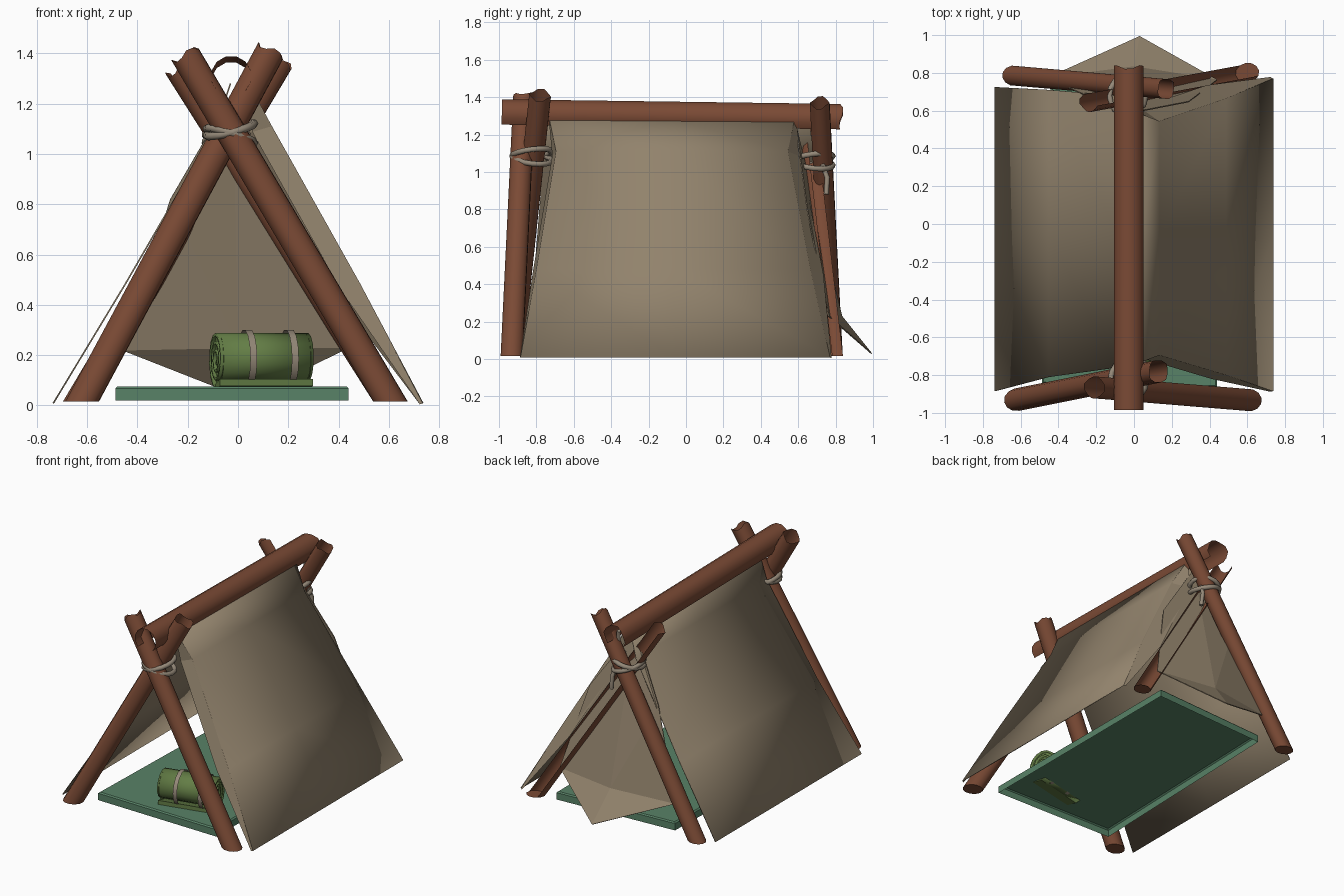
import bpy, bmesh, math
from mathutils import Vector, Matrix

if "Cube" in bpy.data.objects:
    bpy.data.objects.remove(bpy.data.objects["Cube"])


def mat(name, c):
    m = bpy.data.materials.new(name)
    m.diffuse_color = (*c, 1)
    m.use_nodes = True
    m.node_tree.nodes["Principled BSDF"].inputs["Base Color"].default_value = m.diffuse_color
    return m


WOOD = mat("brown wood", (0.195, 0.068, 0.035))
CANVAS = mat("tan canvas", (0.285, 0.225, 0.15))
GREEN = mat("green mat", (0.098, 0.225, 0.135))
OLIVE = mat("olive blanket", (0.125, 0.205, 0.06))
ROPE = mat("pale rope", (0.30, 0.25, 0.19))


def make(name, verts, faces, m, smooth=None):
    me = bpy.data.meshes.new(name)
    me.from_pydata([tuple(v) for v in verts], [], faces)
    me.materials.append(m)
    ob = bpy.data.objects.new(name, me)
    bpy.context.collection.objects.link(ob)
    bm = bmesh.new()
    bm.from_mesh(me)
    bmesh.ops.recalc_face_normals(bm, faces=bm.faces)
    bm.to_mesh(me)
    bm.free()
    if smooth:
        bpy.ops.object.select_all(action='DESELECT')
        bpy.context.view_layer.objects.active = ob
        ob.select_set(True)
        bpy.ops.object.shade_smooth_by_angle(angle=math.radians(smooth))
    return ob


def log(name, p0, p1, r, open_dir=None, limit=0.4, foot=True, n=12):
    """Hollow bark log, ragged at the top; faces toward open_dir are left out."""
    p0, p1 = Vector(p0), Vector(p1)
    d = (p1 - p0).normalized()
    u = d.orthogonal().normalized()
    w = d.cross(u)
    verts, faces = [], []
    for c, rag in ((p0, 0), (p1, 0.012)):
        for i in range(n):
            a = 2 * math.pi * i / n
            v = c + (u * math.cos(a) + w * math.sin(a)) * r + d * rag * math.sin(3 * a + 1)
            if foot and not rag:
                v += d * (p0.z - v.z) / d.z   # foot sawn level with the ground
            verts.append(v)
    for i in range(n):
        a = 2 * math.pi * (i + 0.5) / n
        nm = u * math.cos(a) + w * math.sin(a)
        if open_dir and nm.dot(Vector(open_dir).normalized()) > limit:
            continue
        j = (i + 1) % n
        faces.append((i, j, n + j, n + i))
    if foot:
        faces.append(tuple(range(n)))
    return make(name, verts, faces, WOOD, 50)


# crossed poles and ridge
log("front_right_pole", (0.607, -0.932, 0.015), (-0.21, -0.865, 1.395), 0.06)
log("front_left_pole", (-0.62, -0.93, 0.015), (0.13, -0.78, 1.41), 0.06)
log("back_right_pole", (0.60, 0.80, 0.015), (-0.24, 0.645, 1.34), 0.053, (0.5, 0.7, 0.4), 0.3)
log("back_left_pole", (-0.635, 0.785, 0.015), (0.17, 0.715, 1.37), 0.054)
log("ridge_pole", (-0.027, -0.985, 1.31), (-0.027, 0.83, 1.285), 0.081,
    (0, 0, -1), 0.5, foot=False)

# side canvas sheets: rows of x, z, front y, back y
RIGHT = [(0.04, 1.28, -0.73, 0.58), (0.132, 1.11, -0.695, 0.545),
         (0.485, 0.48, -0.80, 0.665), (0.735, 0.008, -0.885, 0.77)]
LEFT = [(-0.03, 1.28, -0.76, 0.66), (-0.09, 1.10, -0.76, 0.68),
        (-0.45, 0.48, -0.81, 0.71), (-0.735, 0.008, -0.885, 0.725)]
for rows, name in ((RIGHT, "right_canvas"), (LEFT, "left_canvas")):
    verts, faces = [], []
    for x, z, ya, yb in rows:
        verts += [(x, ya + (yb - ya) * t, z) for t in (0, 0.5, 1)]
    for r in range(3):
        for c in range(2):
            a = r * 3 + c
            faces.append((a, a + 1, a + 4, a + 3))
    ob = make(name, verts, faces, CANVAS, 40)
    s = ob.modifiers.new("cloth", 'SOLIDIFY')
    s.thickness = 0.006
    s.offset = 0

# folded hems along the front and back edges of the right sheet
for name, k, dy, width in (("front_hem", 2, -0.02, 0.075), ("back_hem", 3, 0.07, 0.10)):
    verts = []
    for row in RIGHT:
        x, z, y = row[0], row[1], row[k]
        w = width if 0.1 < z < 1.2 else 0.012
        verts += [(x, y, z), (x - w, y + dy * w / width, z - 0.3 * w)]
    make(name, verts, [(2 * i, 2 * i + 1, 2 * i + 3, 2 * i + 2) for i in range(3)], CANVAS)

# back canvas with a loose pointed flap
v = [(-0.02, 0.59, 1.25), (-0.27, 0.69, 0.82), (-0.46, 0.775, 0.22), (0.0, 0.835, 0.23),
     (0.44, 0.765, 0.23), (0.29, 0.65, 0.80), (0.03, 0.995, 0.03)]
ob = make("back_canvas", v, [(0, 1, 3), (1, 2, 3), (0, 3, 5), (5, 3, 4),
                             (2, 6, 3), (3, 6, 4)], CANVAS)
ob.modifiers.new("cloth", 'SOLIDIFY').thickness = 0.006

# ground mat, open underneath
c = [(0.44, -0.865), (0.44, 0.80), (-0.44, 0.75), (-0.488, -0.845)]
verts = [(x, y, 0.02) for x, y in c] + [(x, y, 0.068) for x, y in c]
verts += [(x * 0.98, y * 0.99, 0.076) for x, y in c]
faces = [(8, 9, 10, 11)]
for k in (0, 4):
    for i in range(4):
        j = (i + 1) % 4
        faces.append((k + i, k + j, k + 4 + j, k + 4 + i))
make("ground_mat", verts, faces, GREEN)

# bedroll: coiled blanket along a slightly turned axis
M = Matrix.Translation((0.095, -0.66, 0.185)) @ Matrix.Rotation(math.radians(13), 4, 'Z')
L, N, TURNS = 0.19, 14, 3
verts, faces = [], []
steps = N * TURNS
for i in range(steps + 1):
    a = -math.pi / 2 + 2 * math.pi * i / N
    r = 0.118 - 0.095 * i / steps
    for x in (-L, L):
        verts.append(M @ Vector((x, r * math.cos(a), r * math.sin(a))))
    if i:
        faces.append((2 * i - 2, 2 * i - 1, 2 * i + 1, 2 * i))
ob = make("bedroll", verts, faces, OLIVE, 40)
ob.modifiers.new("cloth", 'SOLIDIFY').thickness = 0.012
# solid core closes the roll, and the loose end lies on the mat
verts = [M @ Vector((x, 0.1 * math.cos(t * math.pi / 7), 0.1 * math.sin(t * math.pi / 7)))
         for x in (-L + 0.012, L - 0.012) for t in range(14)]
make("bedroll_core", verts, [tuple(range(14)), tuple(range(14, 28))], OLIVE)
verts = [M @ Vector((x, y, z)) for x in (-L, L)
         for y, z in ((0.0, -0.118), (-0.08, -0.108), (-0.08, -0.08), (0.0, -0.10))]
make("bedroll_end", verts, [(0, 1, 2, 3), (4, 5, 6, 7), (0, 1, 5, 4), (1, 2, 6, 5),
                            (2, 3, 7, 6)], OLIVE)

# straps round the bedroll
for x0, name in ((-0.06, "left_strap"), (0.11, "right_strap")):
    verts, faces = [], []
    for i in range(N):
        a = 2 * math.pi * i / N
        for x in (x0 - 0.014, x0 + 0.014):
            verts.append(M @ Vector((x, 0.117 * math.cos(a), 0.117 * math.sin(a))))
        j = (i + 1) % N
        faces.append((2 * i, 2 * i + 1, 2 * j + 1, 2 * j))
    make(name, verts, faces, ROPE, 40)


def rope(name, pts, r, closed=False):
    cu = bpy.data.curves.new(name, 'CURVE')
    cu.dimensions = '3D'
    cu.bevel_depth = r
    cu.bevel_resolution = 1
    cu.use_fill_caps = True
    sp = cu.splines.new('POLY')
    sp.points.add(len(pts) - 1)
    for p, q in zip(sp.points, pts):
        p.co = (*q, 1)
    sp.use_cyclic_u = closed
    cu.materials.append(ROPE)
    ob = bpy.data.objects.new(name, cu)
    bpy.context.collection.objects.link(ob)


# rope lashings at both crossings
for name, cx, cy, cz in (("front", -0.03, -0.825, 1.085), ("back", -0.035, 0.68, 1.06)):
    for k, tilt in ((0, 0.25), (1, -0.3)):
        pts = []
        for i in range(16):
            a = 2 * math.pi * i / 16
            x, y = 0.095 * math.cos(a), 0.105 * math.sin(a)
            pts.append((cx + x, cy + y, cz + tilt * x + 0.12 * y * (1 - 2 * k)
                        + 0.012 * (1 - 2 * k)))
        rope(f"{name}_lashing_{k + 1}", pts, 0.016, True)
    # tie reaching up to the ridge
    rope(f"{name}_ridge_tie", [(cx + 0.04, cy + 0.02, cz + 0.06),
                               (cx + 0.06, cy + 0.03, cz + 0.14),
                               (cx + 0.05, cy + 0.04, cz + 0.22)], 0.014)
# loose rope tail at the back
rope("rope_tail", [(0.03, 0.73, 1.04), (0.04, 0.755, 0.97), (0.05, 0.75, 0.88)], 0.014)
